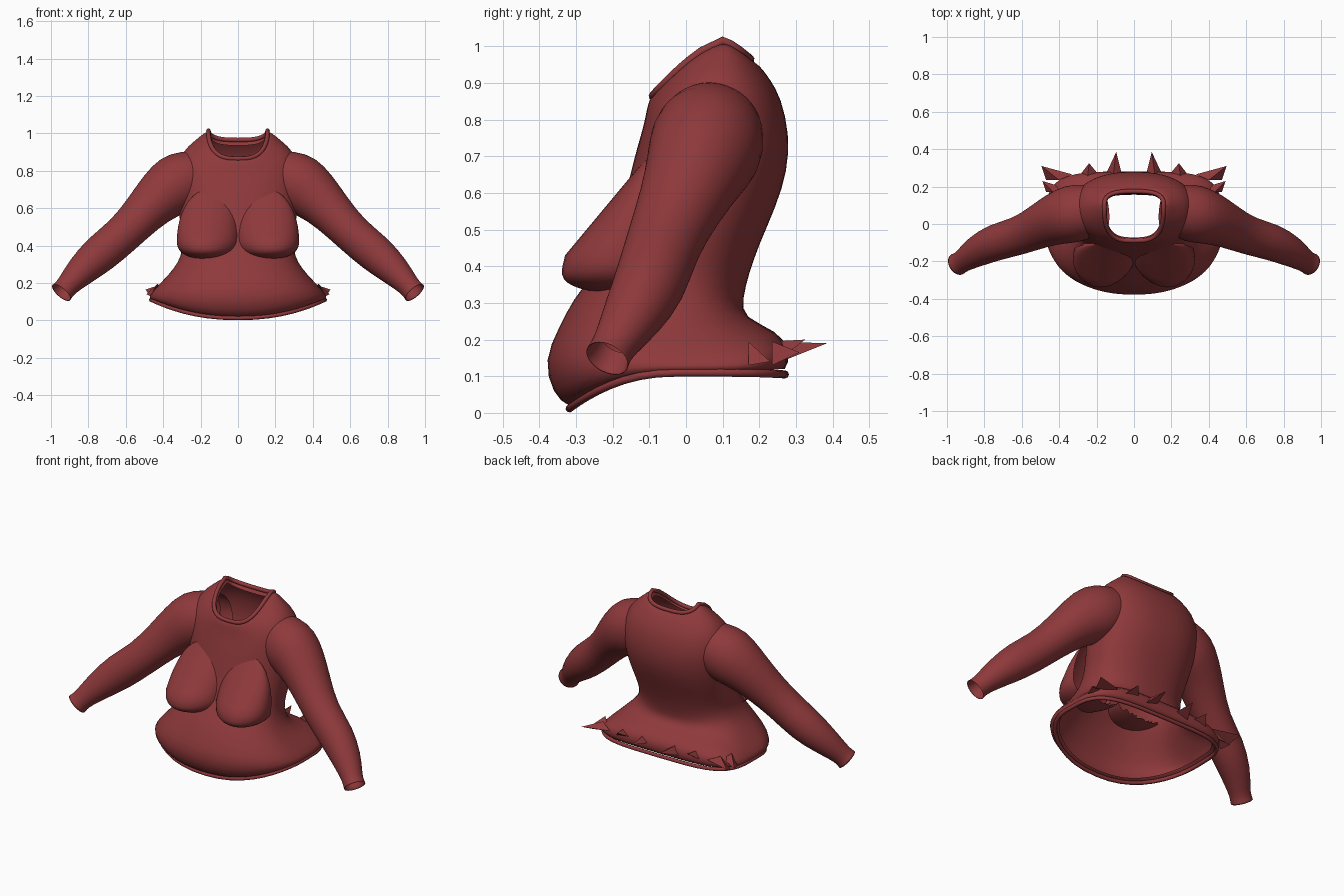
import bpy, bmesh, math
from mathutils import Vector

if "Cube" in bpy.data.objects:
    bpy.data.objects.remove(bpy.data.objects["Cube"], do_unlink=True)

cloth = bpy.data.materials.new("dark red cloth")
cloth.use_nodes = True
RED = (0.275, 0.041, 0.044, 1)
cloth.diffuse_color = RED
cloth.node_tree.nodes["Principled BSDF"].inputs["Base Color"].default_value = RED
N = 40


def finish(name, bm, subdivide=1, smooth=True):
    bmesh.ops.recalc_face_normals(bm, faces=bm.faces)
    for f in bm.faces:
        f.smooth = smooth
    me = bpy.data.meshes.new(name)
    bm.to_mesh(me)
    bm.free()
    me.materials.append(cloth)
    ob = bpy.data.objects.new(name, me)
    bpy.context.collection.objects.link(ob)
    if subdivide:
        mod = ob.modifiers.new("soften", 'SUBSURF')
        mod.levels = mod.render_levels = subdivide
    return ob


def loft(name, rings):
    """Open tube through a list of equal closed rings."""
    bm = bmesh.new()
    loops = [[bm.verts.new(p) for p in ring] for ring in rings]
    for a, b in zip(loops, loops[1:]):
        for i in range(len(a)):
            j = (i + 1) % len(a)
            bm.faces.new((a[i], a[j], b[j], b[i]))
    return finish(name, bm)


def piping(name, ring, depth):
    """Rounded edge band that follows a ring."""
    cu = bpy.data.curves.new(name, 'CURVE')
    cu.dimensions = '3D'
    cu.bevel_depth, cu.bevel_resolution = depth, 2
    sp = cu.splines.new('POLY')
    sp.points.add(len(ring) - 1)
    for p, co in zip(sp.points, ring):
        p.co = (*co, 1)
    sp.use_cyclic_u = True
    cu.materials.append(cloth)
    ob = bpy.data.objects.new(name, cu)
    bpy.context.collection.objects.link(ob)


def body_ring(w, yf, yb, zf, zs, zb, back=.85, front=.9, ys=None, p=2):
    """Half width, front and back y, heights at front, side and back,
    squareness of back and front, y of the sides, steepness of the dip."""
    ys = (yf + yb) / 2 if ys is None else ys
    pts = []
    for i in range(N):
        t = 2 * math.pi * i / N
        c, s = math.cos(t), math.sin(t)
        k = back if s > 0 else front
        x = w * math.copysign(abs(c) ** k, c)
        y = ys + ((yb if s > 0 else yf) - ys) * abs(s) ** k
        z = zs + ((zb if s > 0 else zf) - zs) * abs(s) ** p
        pts.append(Vector((x, y, z)))
    return pts


# Torso from the folded neck edge down to the flared hem
neck = body_ring(.158, -.09, .175, .865, 1.015, .965, .7, .65, .1, .9)
hem = body_ring(.465, -.318, .27, .012, .11, .105, .5)
torso = [
    body_ring(.148, -.072, .16, .85, .985, .935, .7, .65, .1, .9),
    neck,
    body_ring(.18, -.1, .2, .855, 1.01, .95, .75, .7, .1, .95),
    body_ring(.23, -.107, .23, .83, .965, .91, .8, .75, .09, 1.2),
    body_ring(.30, -.115, .26, .785, .905, .86, .85, .8, .08, 1.6),
    body_ring(.335, -.135, .283, .72, .80, .76),
    body_ring(.33, -.155, .278, .64, .68, .66),
    body_ring(.315, -.175, .245, .56, .56, .56),
    body_ring(.30, -.2, .2, .46, .46, .46),
    body_ring(.295, -.25, .172, .38, .38, .38),
    body_ring(.32, -.31, .155, .31, .31, .31),
    body_ring(.37, -.348, .155, .23, .245, .26, .7),
    body_ring(.45, -.39, .25, .145, .165, .225, .45),
    body_ring(.48, -.365, .29, .05, .125, .17, .45),
    hem,
    body_ring(.44, -.30, .25, .03, .13, .13, .5),
]
loft("torso", torso)
piping("collar", neck, .012)
piping("hem_band", hem, .011)

# Sleeve stations: centre, radius in the vertical plane, radius in depth
stations = [
    ((.17, .08, .79), .12, .12), ((.25, .07, .765), .15, .145),
    ((.33, .055, .73), .168, .158), ((.41, .03, .67), .142, .14),
    ((.50, -.01, .58), .115, .118), ((.61, -.065, .46), .1, .10),
    ((.74, -.095, .355), .106, .10), ((.84, -.145, .265), .083, .085),
    ((.905, -.19, .195), .062, .062), ((.93, -.207, .165), .058, .058),
    ((.95, -.218, .143), .066, .064), ((.94, -.211, .154), .054, .054),
    ((.90, -.187, .20), .05, .05),
]
CUFF = 10


def sleeve_rings(side):
    centres = [Vector(s[0]) for s in stations]
    rings = []
    for i, (c, rv, rh) in enumerate(stations):
        if i < CUFF:
            d = (centres[i + 1] - centres[max(i - 1, 0)]).normalized()
        across = d.cross(Vector((0, 0, 1))).normalized()
        up = across.cross(d)
        ring = []
        for k in range(N):
            t = 2 * math.pi * k / N
            p = centres[i] + up * rv * math.cos(t) + across * rh * math.sin(t)
            ring.append((p.x * side, p.y, p.z))
        rings.append(ring)
    return rings


# Bust: half shell with a straight sloping top and a flat underside
def bust(name, side):
    bm = bmesh.new()
    bmesh.ops.create_uvsphere(bm, u_segments=32, v_segments=24, radius=1)
    bmesh.ops.delete(bm, geom=[v for v in bm.verts if v.co.y > .3], context='VERTS')
    for v in bm.verts:
        x, y, z = v.co
        if z > 0:
            y *= math.sqrt((1 - z) / (1 + z))
            height = .27 * z
        else:
            y *= 1 + .35 * abs(z)
            height = -.105 * abs(z) ** .7
        v.co = (side * (.158 + .168 * x - .02 * y), -.165 + .06 * max(z, 0) + .165 * y,
                .43 + height)
    finish(name, bm, 0)


# Torn points along the back of the hem: tip, base centre, base half width
shards = [((.095, .385, .19), .115, .05), ((.24, .325, .2), .25, .06),
          ((.495, .31, .165), .40, .07), ((.49, .23, .14), .43, .04)]


def hem_points(name, side):
    bm = bmesh.new()
    for tip, bx, hw in shards:
        by = min(.265, tip[1] - .03)
        base = [(bx - hw, by, .165), (bx + hw, by - .03, .13), (bx, by - .03, .195)]
        vs = [bm.verts.new((side * x, y, z)) for x, y, z in base + [tip]]
        for a, b, c in ((0, 1, 3), (1, 2, 3), (2, 0, 3)):
            bm.faces.new((vs[a], vs[b], vs[c]))
    finish(name, bm, 0, False)


for label, side in (("left", 1), ("right", -1)):
    loft(label + "_sleeve", sleeve_rings(side))
    bust(label + "_bust", side)
    hem_points(label + "_hem_points", side)
